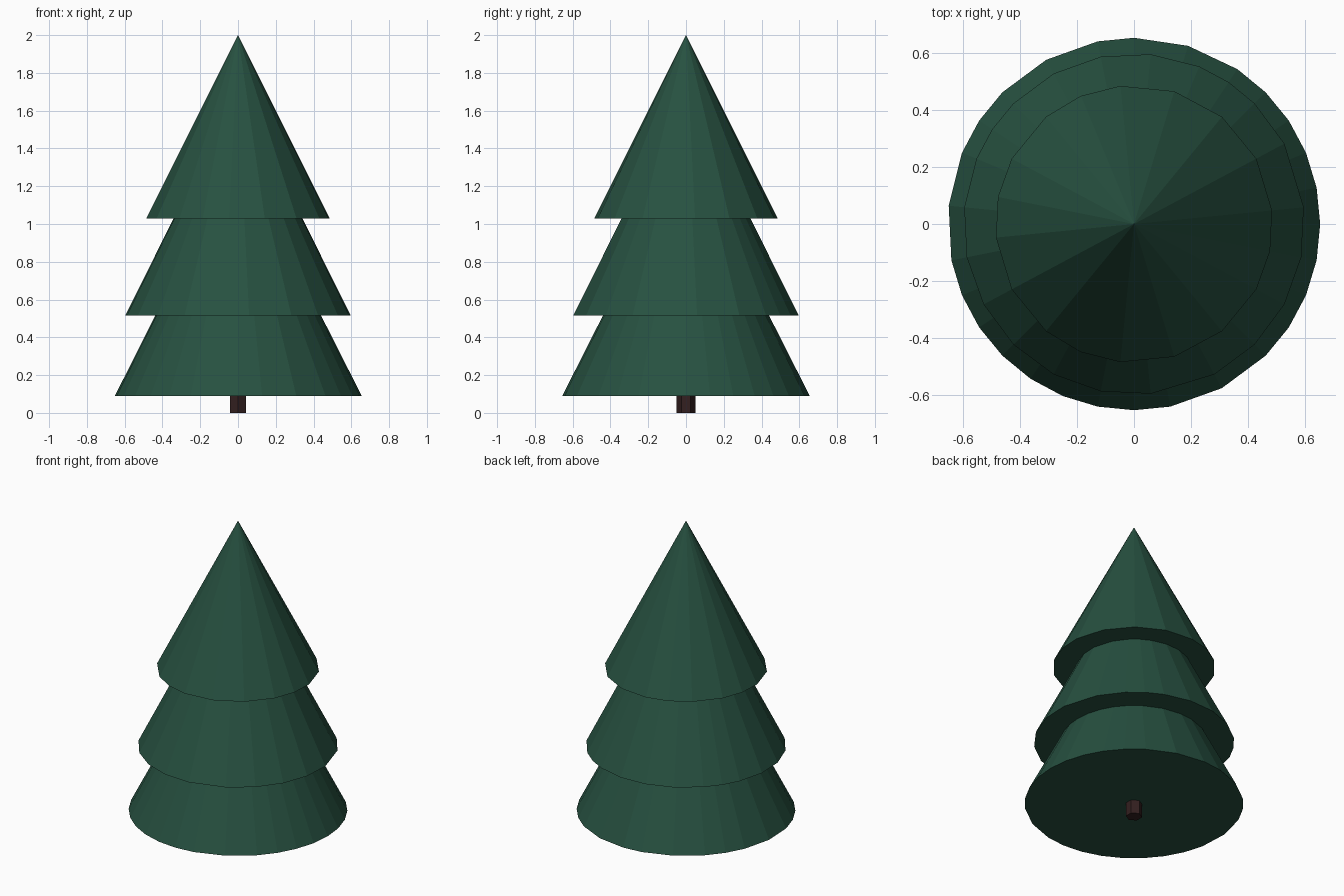
import bpy
import bmesh
from math import cos, sin, tau

cube = bpy.data.objects.get("Cube")
if cube:
    bpy.data.objects.remove(cube, do_unlink=True)


def make_material(name, rgb):
    mat = bpy.data.materials.new(name)
    mat.use_nodes = True
    mat.diffuse_color = (*rgb, 1)
    mat.node_tree.nodes["Principled BSDF"].inputs["Base Color"].default_value = (*rgb, 1)
    return mat


def make_object(name, bm, mat):
    bmesh.ops.recalc_face_normals(bm, faces=bm.faces)
    mesh = bpy.data.meshes.new(name)
    bm.to_mesh(mesh)
    bm.free()
    mesh.materials.append(mat)
    obj = bpy.data.objects.new(name, mesh)
    bpy.context.collection.objects.link(obj)
    return obj


def ring(bm, radius, z, steps, count):
    """Ring of vertices at fractional steps of a regular polygon."""
    return [bm.verts.new((radius * cos(s * tau / count),
                          radius * sin(s * tau / count), z)) for s in steps]


def make_tier(name, radius, base, tip, merged, mat):
    """Flat-shaded cone; corners listed in merged are joined with the next one."""
    sides = 32
    skipped = {(i + 1) % sides for i in merged}
    steps = [i + 0.5 * (i in merged) for i in range(sides) if i not in skipped]
    bm = bmesh.new()
    rim = ring(bm, radius, base, steps, sides)
    apex = bm.verts.new((0, 0, tip))
    for a, b in zip(rim, rim[1:] + rim[:1]):
        bm.faces.new((a, b, apex))
    bm.faces.new(rim[::-1])
    return make_object(name, bm, mat)


green = make_material("pine green", (0.020, 0.082, 0.052))
brown = make_material("dark bark", (0.033, 0.014, 0.014))

# Foliage tiers, each with an irregular faceted rim
make_tier("lower_foliage", 0.655, 0.09, 1.385, {6, 10, 15, 26}, green)
make_tier("middle_foliage", 0.6, 0.515, 1.715,
          {0, 2, 7, 10, 15, 18, 21, 24, 26, 29}, green)
make_tier("upper_foliage", 0.488, 1.03, 2.0,
          {0, 2, 4, 6, 8, 11, 13, 16, 18, 20, 23, 25, 27, 29}, green)

# Six-sided trunk with corners facing front and back
bm = bmesh.new()
corners = [i + 0.5 for i in range(6)]
bottom = ring(bm, 0.049, 0, corners, 6)
top = ring(bm, 0.049, 0.2, corners, 6)
for i in range(6):
    j = (i + 1) % 6
    bm.faces.new((bottom[i], bottom[j], top[j], top[i]))
bm.faces.new(bottom[::-1])
bm.faces.new(top)
make_object("trunk", bm, brown)
